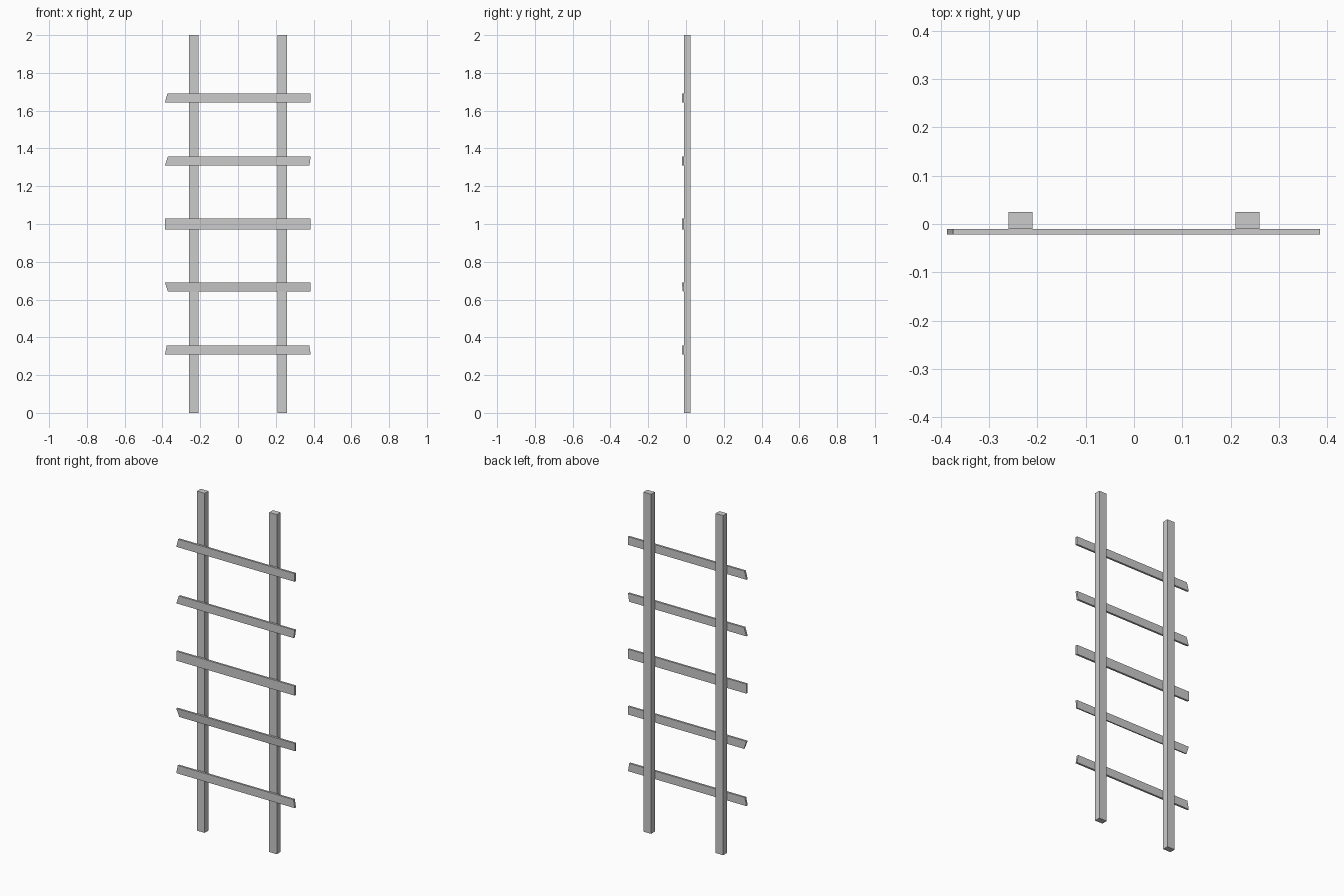
import bpy
import bmesh

cube = bpy.data.objects.get("Cube")
if cube:
    bpy.data.objects.remove(cube, do_unlink=True)

grey = bpy.data.materials.new("plain_grey")
grey.use_nodes = True
colour = (0.6, 0.6, 0.6, 1)
grey.diffuse_color = colour
grey.node_tree.nodes["Principled BSDF"].inputs["Base Color"].default_value = colour


def bar(name, x, y, z, trim=(0, 0, 0, 0), front_slant=0):
    """Box between ranges; trim shortens bottom-left, top-left, bottom-right, top-right corners."""
    bm = bmesh.new()
    bmesh.ops.create_cube(bm, size=1)
    for v in bm.verts:
        right, back, top = (c > 0 for c in v.co)
        cut = trim[2 * right + top]
        v.co = (x[right] + (-cut if right else cut), y[back], z[top])
        if not back and not top:
            v.co.y += front_slant
    mesh = bpy.data.meshes.new(name)
    bm.to_mesh(mesh)
    bm.free()
    mesh.materials.append(grey)
    obj = bpy.data.objects.new(name, mesh)
    bpy.context.collection.objects.link(obj)


# Two upright posts
for name, x in (("right_post", -0.235), ("left_post", 0.235)):
    bar(name, (x - 0.025, x + 0.025), (-0.01, 0.025), (0, 2))

# Five flat rungs with unevenly sawn ends: half height, end trims, front slant
rungs = [
    (0.024, (0, 0.01, 0, 0.008), 0),
    (0.024, (0.016, 0, 0, 0), 0.005),
    (0.028, (0, 0, 0, 0), 0),
    (0.024, (0, 0.016, 0.007, 0), 0),
    (0.024, (0, 0.013, 0, 0), 0),
]
for i, (half, trim, slant) in enumerate(rungs, 1):
    z = i / 3
    bar(f"rung_{i}", (-0.387, 0.385), (-0.022, -0.01), (z - half, z + half), trim, slant)
